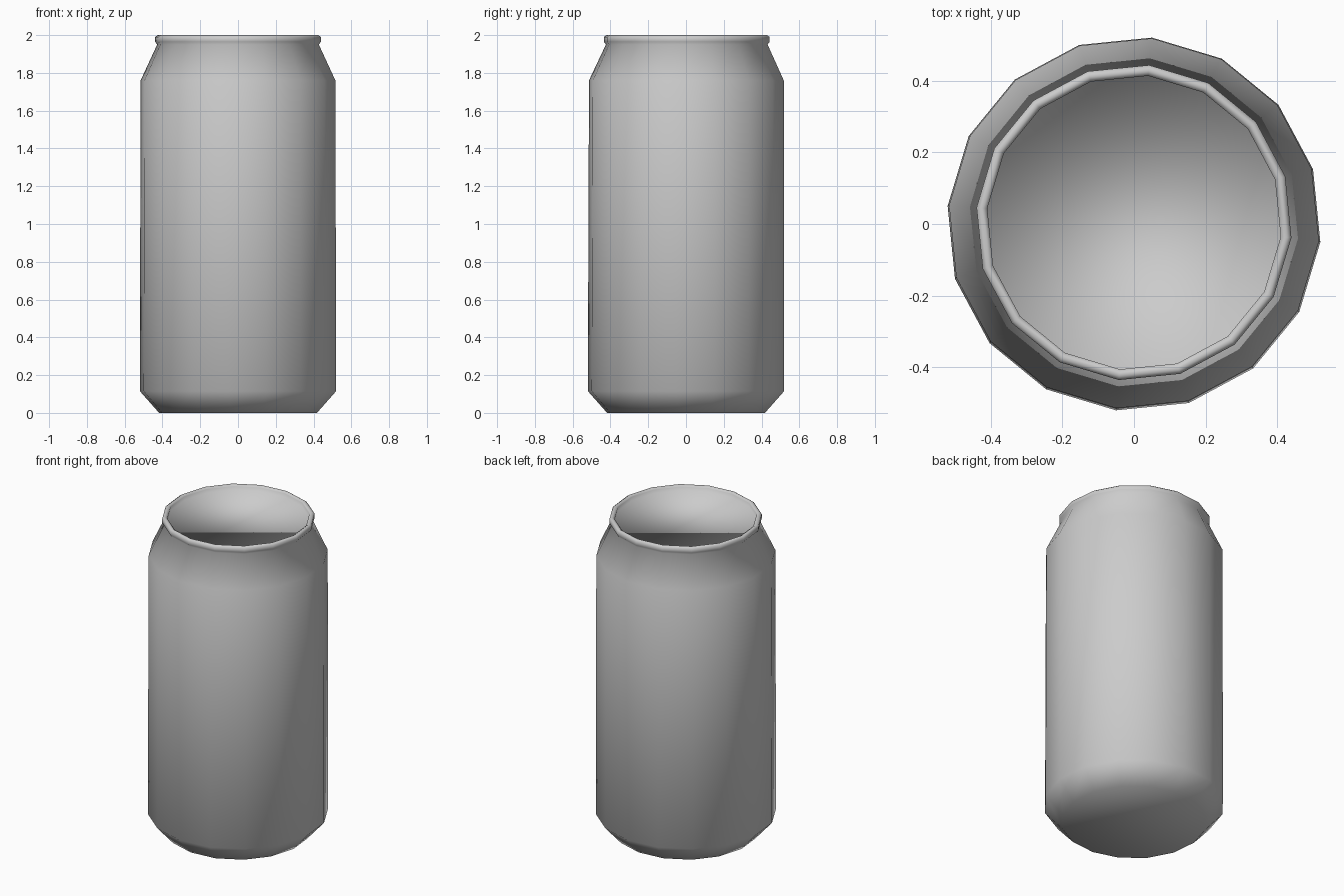
import bpy, bmesh, math

if "Cube" in bpy.data.objects:
    bpy.data.objects.remove(bpy.data.objects["Cube"])

SIDES = 16
TURN = math.radians(-5.5)

# (radius, height, y shift) from base to recessed lid
PROFILE = [
    (0.42, 0.0, 0.0),       # base
    (0.522, 0.115, 0.0),    # lower chamfer
    (0.518, 1.76, 0.002),   # shoulder
    (0.43, 1.95, 0.004),    # neck
    (0.441, 1.965, 0.004),  # lip outside
    (0.441, 1.99, 0.004),
    (0.427, 2.0, 0.004),    # lip top
    (0.411, 1.99, 0.004),   # lip inside
    (0.411, 1.967, 0.004),  # lid edge
]

bm = bmesh.new()
rings = []
for r, z, dy in PROFILE:
    rings.append([bm.verts.new((r * math.cos(TURN + i * math.tau / SIDES),
                                r * math.sin(TURN + i * math.tau / SIDES) + dy, z))
                  for i in range(SIDES)])

# walls between neighbouring rings
for a, b in zip(rings, rings[1:]):
    for i in range(SIDES):
        j = (i + 1) % SIDES
        bm.faces.new((a[i], a[j], b[j], b[i]))

# base and lid
bm.faces.new(rings[0][::-1])
bm.faces.new(rings[-1])

for f in bm.faces:
    f.smooth = True
mesh = bpy.data.meshes.new("drink_can")
bm.to_mesh(mesh)
bm.free()
can = bpy.data.objects.new("drink_can", mesh)
bpy.context.collection.objects.link(can)
